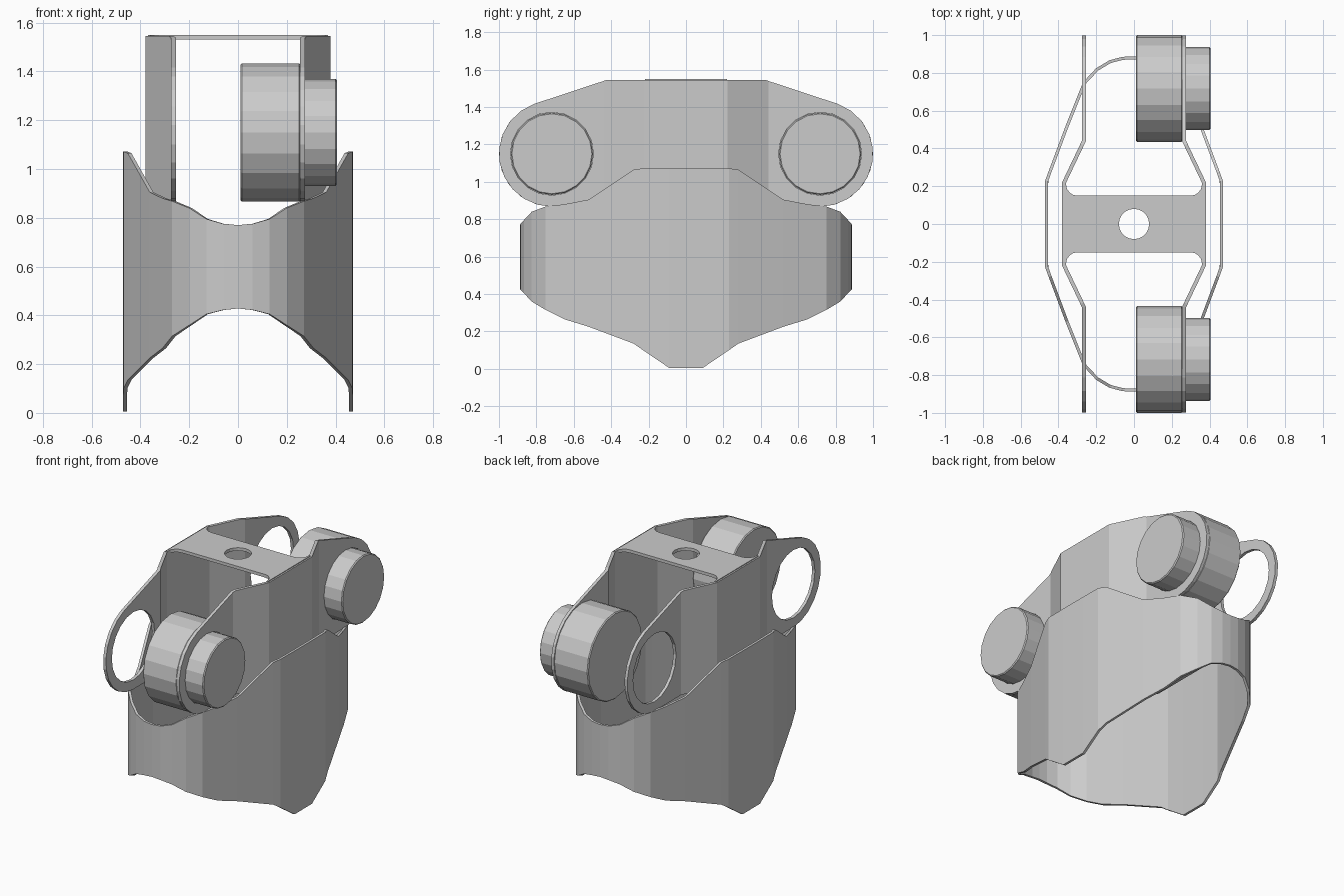
import bpy, bmesh
from math import sin, cos, pi, radians
from mathutils import Vector, Matrix

if "Cube" in bpy.data.objects:
    bpy.data.objects.remove(bpy.data.objects["Cube"])

PIVOT_Y, PIVOT_Z = 0.717, 1.15


def finish(bm, name, thickness=0, offset=0):
    bmesh.ops.recalc_face_normals(bm, faces=bm.faces)
    me = bpy.data.meshes.new(name)
    bm.to_mesh(me)
    bm.free()
    ob = bpy.data.objects.new(name, me)
    bpy.context.collection.objects.link(ob)
    if thickness:
        mod = ob.modifiers.new("thickness", 'SOLIDIFY')
        mod.thickness, mod.offset, mod.use_even_offset = thickness, offset, True
    return ob


def arc(cx, cy, r, a0, a1, n, end=True):
    return [(cx + r * cos(radians(a0 + (a1 - a0) * i / n)),
             cy + r * sin(radians(a0 + (a1 - a0) * i / n))) for i in range(n + end)]


def sheet(name, loops, place, cuts=(), thickness=0.02):
    """Flat outline with holes, optionally cut across and folded by place()."""
    bm = bmesh.new()
    for loop in loops:
        vs = [bm.verts.new((u, v, 0)) for u, v in loop]
        for a, b in zip(vs, vs[1:] + vs[:1]):
            bm.edges.new((a, b))
    bmesh.ops.triangle_fill(bm, edges=bm.edges[:], use_beauty=True, normal=(0, 0, 1))
    for c in cuts:
        bmesh.ops.bisect_plane(bm, geom=bm.verts[:] + bm.edges[:] + bm.faces[:],
                               plane_co=(c, 0, 0), plane_no=(1, 0, 0))
    for v in bm.verts:
        v.co = place(v.co.x, v.co.y)
    return finish(bm, name, thickness)


# Lower shell: one quarter of the columns (x, y, top z, bottom z), mirrored round
quarter = [(.472, 0, 1.072, .005), (.472, .09, 1.072, .005), (.47, .23, 1.072, .10),
           (.452, .28, 1.065, .135), (.362, .52, .905, .225), (.31, .65, .88, .265),
           (.27, .75, .868, .315), (.20, .825, .84, .36), (.13, .867, .795, .405),
           (.06, .885, .775, .422), (0, .888, .77, .428)]
half = quarter + [(-x, y, t, b) for x, y, t, b in quarter[-2::-1]]
ring = half + [(x, -y, t, b) for x, y, t, b in half[-2:0:-1]]
bm = bmesh.new()
cols = [(bm.verts.new((x, y, b)), bm.verts.new((x, y, t))) for x, y, t, b in ring]
for (a, b), (c, d) in zip(cols, cols[1:] + cols[:1]):
    bm.faces.new((a, c, d, b))
finish(bm, "lower_shell", 0.016, -1)

# Bracket side plates: rounded ends with round holes, folded inward at the ends
right = [(.42, 1.545)] + arc(PIVOT_Y, PIVOT_Z, .283, 70, -90, 10)
outline = right + [(-y, z) for y, z in reversed(right)]
holes = [arc(s * PIVOT_Y, PIVOT_Z, .222, 0, 360, 20, False) for s in (-1, 1)]


def fold(side):
    def place(y, z):
        t = min(max((abs(y) - .22) / .22, 0), 1)
        return Vector((side * (.37 - .105 * t), y, z))
    return place


for side, label in ((-1, "left"), (1, "right")):
    sheet(f"bracket_side_{label}", [outline] + holes, fold(side), (-.44, -.22, .22, .44))

# Bracket top plate with filleted corners and a centre hole
corner = [(.37, .22), (.36, .22)] + arc(.30, .21, .06, 0, -90, 4)
top_half = corner + [(-x, y) for x, y in reversed(corner)]
top_outline = top_half + [(-x, -y) for x, y in top_half]
sheet("bracket_top", [top_outline, arc(0, 0, .08, 0, 360, 20, False)],
      lambda x, y: Vector((x, y, 1.54)))


# Canisters fitted to the right side plate, front and back
def drum(name, x0, x1, r, y):
    bm = bmesh.new()
    bmesh.ops.create_cone(bm, cap_ends=True, segments=20, radius1=r, radius2=r, depth=x1 - x0,
                          matrix=Matrix.Translation(((x0 + x1) / 2, y, PIVOT_Z))
                          @ Matrix.Rotation(pi / 2, 4, 'Y'))
    ob = finish(bm, name)
    bev = ob.modifiers.new("edge", 'BEVEL')
    bev.width, bev.segments, bev.limit_method, bev.angle_limit = .006, 1, 'ANGLE', radians(60)


for s, label in ((-1, "front"), (1, "back")):
    drum(f"canister_body_{label}", .01, .257, .283, s * PIVOT_Y)
    drum(f"canister_cap_{label}", .25, .405, .22, s * PIVOT_Y)
